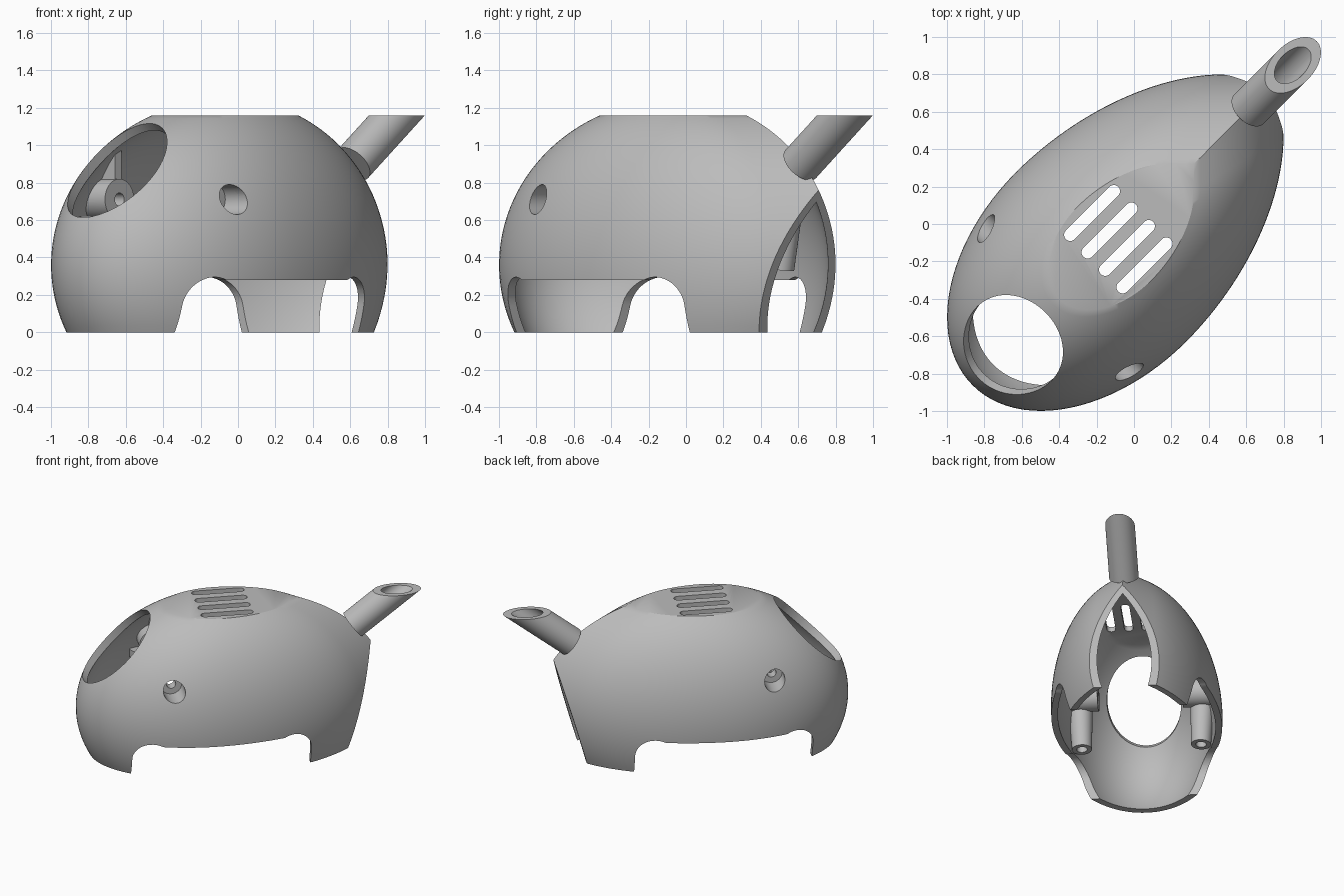
import bpy, bmesh
from math import sin, cos, pi, sqrt, asin, atan, radians
from mathutils import Matrix, Vector

if "Cube" in bpy.data.objects:
    bpy.data.objects.remove(bpy.data.objects["Cube"])

grey = bpy.data.materials.new("plain grey")
grey.use_nodes = True
colour = (0.5, 0.5, 0.5, 1)
grey.diffuse_color = colour
grey.node_tree.nodes["Principled BSDF"].inputs["Base Color"].default_value = colour

# The body runs along local x and is turned 45 degrees at the end
TOP, MID, RISE, CENTRE, WALL = 1.16, 0.36, 0.888, -0.064, 0.05


def finish_mesh(name, bm):
    bmesh.ops.recalc_face_normals(bm, faces=bm.faces)
    mesh = bpy.data.meshes.new(name)
    bm.to_mesh(mesh)
    bm.free()
    mesh.materials.append(grey)
    obj = bpy.data.objects.new(name, mesh)
    bpy.context.collection.objects.link(obj)
    return obj


def tube(name, start, end, r1, r2=None, sides=48):
    start, end = Vector(start), Vector(end)
    axis = end - start
    bm = bmesh.new()
    place = Matrix.Translation((start + end) / 2) @ axis.to_track_quat('Z', 'Y').to_matrix().to_4x4()
    bmesh.ops.create_cone(bm, cap_ends=True, segments=sides, radius1=r1,
                          radius2=r2 or r1, depth=axis.length, matrix=place)
    return finish_mesh(name, bm)


def box(name, centre, size, turn=0):
    bm = bmesh.new()
    place = Matrix.Translation(centre) @ Matrix.Rotation(turn, 4, 'Y') @ Matrix.Diagonal((*size, 1))
    bmesh.ops.create_cube(bm, size=1, matrix=place)
    return finish_mesh(name, bm)


def prism(name, points, low, high, place=Matrix()):
    bm = bmesh.new()
    rings = [[bm.verts.new(place @ Vector((a, b, h))) for a, b in points] for h in (low, high)]
    bridge(bm, rings)
    return finish_mesh(name, bm)


def bridge(bm, rings):
    count = len(rings[0])
    for lower, upper in zip(rings, rings[1:]):
        for i in range(count):
            j = (i + 1) % count
            bm.faces.new((lower[i], lower[j], upper[j], upper[i]))
    bm.faces.new(rings[0][::-1])
    bm.faces.new(rings[-1])


def combine(obj, other, operation='DIFFERENCE', keep=False):
    mod = obj.modifiers.new("cut", 'BOOLEAN')
    mod.operation, mod.object, mod.solver = operation, other, 'EXACT'
    bpy.context.view_layer.objects.active = obj
    bpy.ops.object.modifier_apply(modifier=mod.name)
    if not keep:
        bpy.data.objects.remove(other)


def arc(x, y, r, first, last, steps=16):
    angles = [radians(first + (last - first) * i / steps) for i in range(steps + 1)]
    return [(x + r * cos(a), y + r * sin(a)) for a in angles]


def outline():
    # Round nose, long curved flank, square-cornered tail
    half = [(-0.25 - 0.97 * cos(a), 0.642 * sin(a)) for a in [pi / 2 * i / 24 for i in range(25)]]
    bez = [Vector(p) for p in ((-0.25, 0.642), (0.2, 0.642), (0.65, 0.481), (0.898, 0.233))]
    for i in range(1, 25):
        t = i / 24
        p = sum((k * (1 - t) ** (3 - n) * t ** n * b
                 for n, (k, b) in enumerate(zip((1, 3, 3, 1), bez))), Vector((0, 0)))
        half.append((p.x, p.y))
    half += [(0.976, 0.155), (1.053, 0.078), (1.131, 0)]
    return half + [(u, -v) for u, v in half[-2:0:-1]]


def dome(name, inset, low, high, rows=36):
    rise = RISE - inset
    first, last = asin((low - MID) / rise), asin((high - MID) / rise)
    bm = bmesh.new()
    rings = []
    for i in range(rows + 1):
        a = first + (last - first) * i / rows
        su, sv = cos(a) * (1 - inset / 1.19), cos(a) * (1 - inset / 0.642)
        rings.append([bm.verts.new((CENTRE + (u - CENTRE) * su, v * sv, MID + rise * sin(a)))
                      for u, v in outline()])
    bridge(bm, rings)
    return finish_mesh(name, bm)


# Hollow shell
shell = dome("shell", 0, 0, TOP)
solid = dome("solid_helper", 0.012, 0, TOP - 0.01)
solid.hide_render = True
combine(shell, dome("hollow", WALL, -0.1, TOP - 0.04))

# Slanted open tail
lean = atan(0.28)
combine(shell, box("tail_cut", (0.79 + cos(lean), 0, -sin(lean)), (2, 3, 4), lean))

# Oval window in the nose
bm = bmesh.new()
place = (Matrix.Translation((-0.915, 0, 0.86)) @ Matrix.Rotation(-pi / 4, 4, 'Y')
         @ Matrix.Diagonal((0.355, 0.28, 1, 1)))
bmesh.ops.create_cone(bm, cap_ends=True, segments=72, radius1=1, radius2=1, depth=0.7, matrix=place)
combine(shell, finish_mesh("window_cut", bm))

# Long side notches with rounded ends
notch = ([(-0.88, -0.1)] + arc(-0.73, 0.145, 0.15, 180, 64)
         + arc(0.32, 0.145, 0.15, 116, 0) + [(0.47, -0.1)])
combine(shell, prism("notch_cut", notch, -1, 1, Matrix.Rotation(pi / 2, 4, 'X')))

# Four vent slots in the flat top
for i in range(4):
    v = 0.2 - 0.132 * i
    slot = arc(-0.282, v, 0.033, 90, 270) + arc(0.048, v, 0.033, -90, 90)
    combine(shell, prism("slot_cut", slot, 0.9, 1.3))

parts = [shell]
for side, label in ((1, "left"), (-1, "right")):
    # Screw hole through the wall
    combine(shell, tube("hole_cut", (-0.576, side * 0.42, 0.71), (-0.576, side * 0.8, 0.71), 0.08))

    # Screw boss with a wide recess and a narrow bore
    boss = tube(label + "_screw_boss", (-0.576, side * 0.32, 0.71), (-0.576, side * 0.7, 0.71), 0.11)
    combine(boss, solid, 'INTERSECT', True)
    combine(boss, tube("recess_cut", (-0.576, side * 0.4, 0.71), (-0.576, side * 0.8, 0.71), 0.08))
    combine(boss, tube("bore_cut", (-0.576, side * 0.2, 0.71), (-0.576, side * 0.5, 0.71), 0.035))

    # Rib holding the boss
    rib = box(label + "_boss_rib", (-0.576, side * 0.42, 0.95), (0.05, 0.18, 0.28))
    combine(rib, solid, 'INTERSECT', True)

    # Upright posts inside the flanks
    front = tube(label + "_front_post", (-0.65, side * 0.45, 0.3), (-0.65, side * 0.46, 0.62), 0.075, 0.09)
    rear = tube(label + "_rear_post", (0.33, side * 0.39, 0.34), (0.42, side * 0.39, 0.8), 0.07)
    for post, u, v in ((front, -0.65, 0.45), (rear, 0.33, 0.39)):
        combine(post, solid, 'INTERSECT', True)
        combine(post, tube("post_bore", (u, side * v, 0.2), (u, side * v, 0.5), 0.04))
    parts += [boss, rib, front, rear]

# Slanted tail pipe, cut level with the flat top
pipe = tube("tail_pipe", (0.868, 0, 0.9), (1.594, 0, 1.466), 0.111, sides=64)
combine(pipe, tube("pipe_bore", (0.95, 0, 0.964), (1.7, 0, 1.55), 0.073))
combine(pipe, box("level_cut", (1.2, 0, TOP + 0.5), (2, 2, 1)))
parts.append(pipe)

bpy.data.objects.remove(solid)
bpy.ops.object.select_all(action='DESELECT')
for part in parts:
    part.data.transform(Matrix.Rotation(pi / 4, 4, 'Z'))
    part.select_set(True)
bpy.context.view_layer.objects.active = shell
bpy.ops.object.shade_smooth_by_angle(angle=radians(30))
